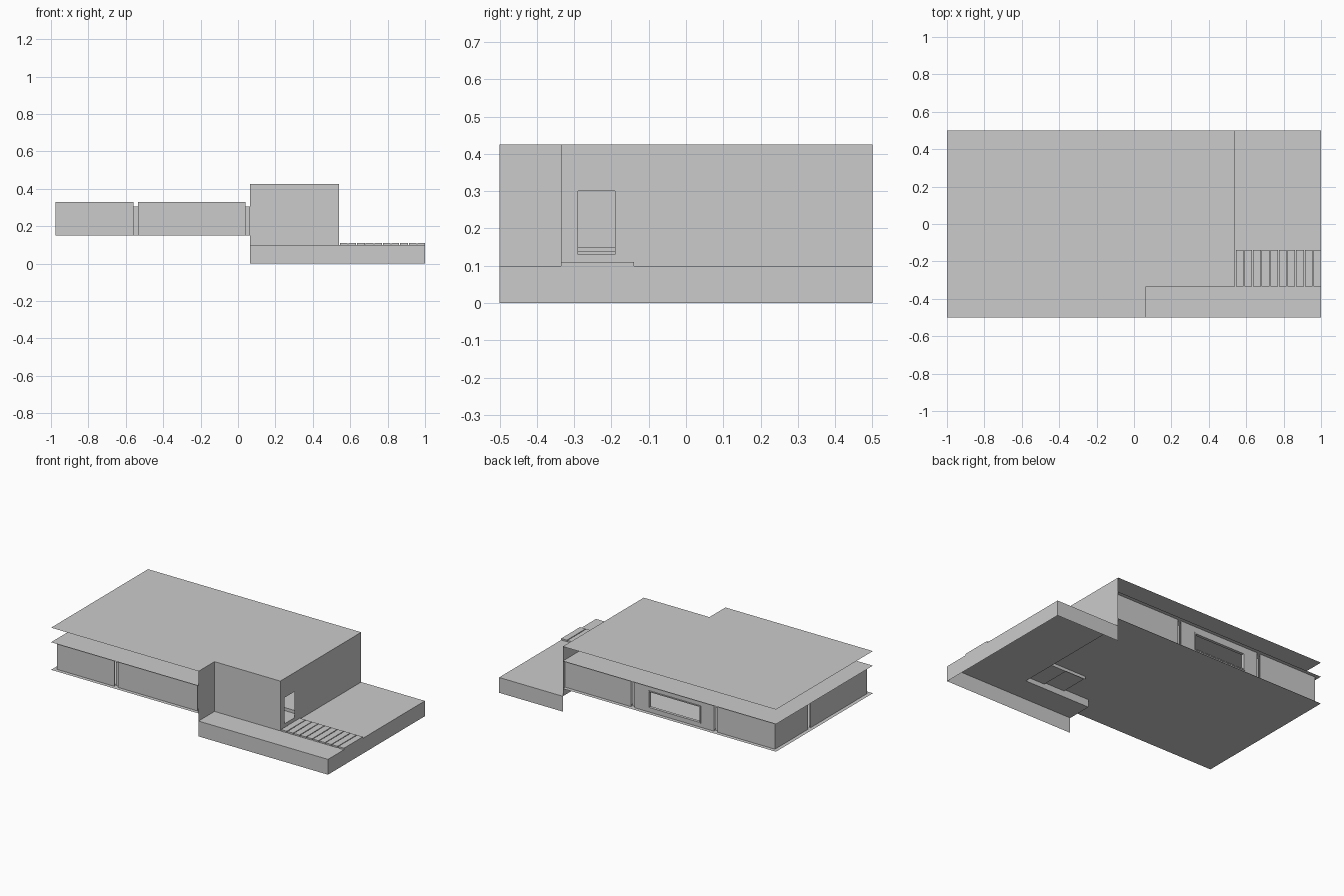
import bpy, bmesh
from itertools import product

if "Cube" in bpy.data.objects:
    bpy.data.objects.remove(bpy.data.objects["Cube"])


def boxes(name, parts):
    """One object from several (x0,x1,y0,y1,z0,z1); a zero extent gives a flat sheet."""
    bm = bmesh.new()
    for p in parts:
        axes = [p[0:2], p[2:4], p[4:6]]
        flat = [i for i in range(3) if axes[i][0] == axes[i][1]]
        if flat:
            i, j = [k for k in range(3) if k != flat[0]]
            vs = []
            for a, b in ((0, 0), (1, 0), (1, 1), (0, 1)):
                co = [axes[0][0], axes[1][0], axes[2][0]]
                co[i], co[j] = axes[i][a], axes[j][b]
                vs.append(bm.verts.new(co))
            bm.faces.new(vs)
        else:
            bmesh.ops.convex_hull(bm, input=[bm.verts.new(c) for c in product(*axes)])
    bmesh.ops.dissolve_limit(bm, angle_limit=0.01, verts=bm.verts[:], edges=bm.edges[:])
    return finish(name, bm)


def plate(name, outline, z):
    """Flat horizontal sheet with the given outline."""
    bm = bmesh.new()
    bm.faces.new([bm.verts.new((x, y, z)) for x, y in outline])
    return finish(name, bm)


def finish(name, bm):
    me = bpy.data.meshes.new(name)
    bm.to_mesh(me)
    bm.free()
    ob = bpy.data.objects.new(name, me)
    bpy.context.collection.objects.link(ob)
    return ob


def around(a0, a1, z0, z1, h0, h1, k0, k1):
    """Rectangles (a0,a1,z0,z1) around a hole."""
    return [(a0, h0, z0, z1), (h1, a1, z0, z1), (h0, h1, z0, k0), (h0, h1, k1, z1)]


XE, XW, YF = 0.54, 0.065, -0.335      # entrance wall, wing end, entrance front
ROOF, EAVE, FLOOR, DECK = 0.425, 0.33, 0.15, 0.10
YS = -0.14                            # inner edge of entrance strip
T = 0.006

# roof and lower eave / ceiling sheet
outline = [(-1, -.5), (XW, -.5), (XW, YF), (XE, YF), (XE, .5), (-1, .5)]
plate("roof", outline, ROOF)
plate("eave_ceiling", outline, EAVE)

# floor, leaving the entrance bay open
plate("floor", [(-1, -.5), (XW, -.5), (XW, YS), (XE, YS), (XE, .5), (-1, .5)], FLOOR)

# entrance bay: steps climbing inward from the door
boxes("entrance_steps", [
    (.40, XE, YF, YS, .13, .13), (.25, .40, YF, YS, .14, .14), (XW, .25, YF, YS, FLOOR, FLOOR),
    (.40, .40, YF, YS, .13, .14), (.25, .25, YF, YS, .14, FLOOR),
    (.25, XE, YS, YS, .13, FLOOR)])

# terrace top with skirts
plate("terrace", [(XW, -.5), (1, -.5), (1, .5), (XE, .5), (XE, YF), (XW, YF)], DECK)
boxes("terrace_skirt", [(XW, 1, -.5, -.5, 0, DECK), (1, 1, -.5, .5, 0, DECK),
                        (XE, 1, .5, .5, 0, DECK)])

# entrance walls with doorway
boxes("entrance_side_wall", [(XE, XE, *r) for r in
                             around(YF, .5, DECK, ROOF, -.29, -.19, .13, .30)])
boxes("entrance_front_wall", [(XW, XE, YF, YF, DECK, ROOF)])
boxes("wing_end_wall", [(XW, XW, -.5, YF, DECK, ROOF)])

# boardwalk planks
pitch = (1 - XE) / 10
boxes("boardwalk", [(XE + i * pitch + .005, XE + (i + 1) * pitch, YF, YS, DECK, .11)
                    for i in range(10)])

# outer wall panels with narrow slots between
W = .475
boxes("front_wall", [(-.975, -.56, -W, -W + T, FLOOR, EAVE), (-.535, .04, -W, -W + T, FLOOR, EAVE)])
back = [(-.975, -.56, FLOOR, EAVE), (.065, XE, FLOOR, EAVE)]
back += around(-.535, .04, FLOOR, EAVE, -.44, -.06, .175, .29)
boxes("back_wall", [(a, b, W - T, W, c, d) for a, b, c, d in back])
boxes("left_wall", [(-.975, -.975 + T, a, b, FLOOR, EAVE) for a, b in ((-W, .11), (.135, W))])

# recessed slot panels
boxes("slot_panels", [(a, b, s * (W - .015), s * (W - .015), FLOOR, .305)
                      for a, b in ((-.56, -.535), (.04, .065)) for s in (-1, 1)]
      + [(-.96, -.96, .11, .135, FLOOR, .305)])

# back window frame
frame = around(-.44, -.06, .175, .29, -.432, -.068, .182, .283)
boxes("window_frame", [(a, b, W - .015, W + .004, c, d) for a, b, c, d in frame])
